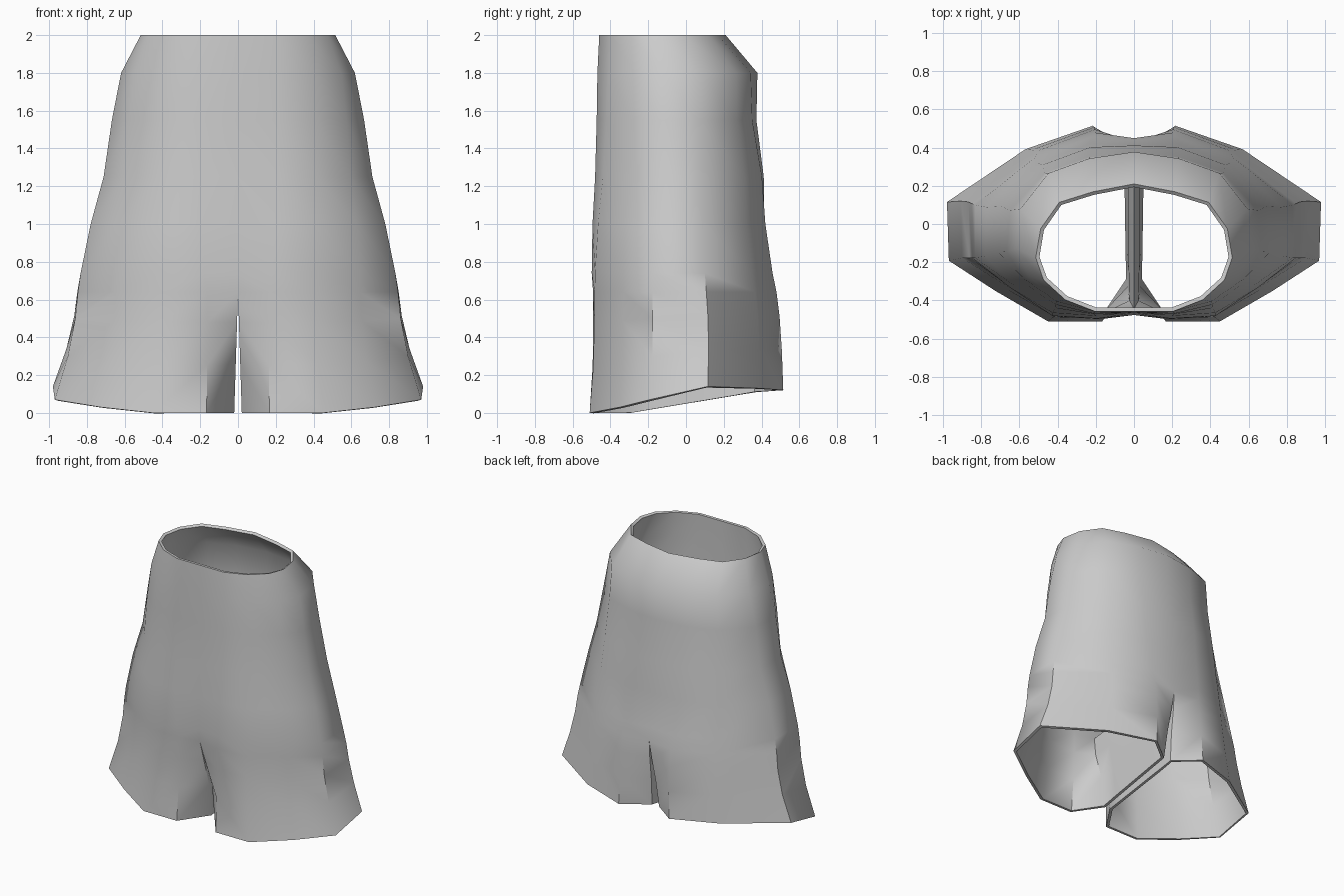
import bpy

if "Cube" in bpy.data.objects:
    bpy.data.objects.remove(bpy.data.objects["Cube"])

# Half outlines, front centre -> outside -> back centre: (x / half width, depth fraction)
WAIST = [(0, .03), (.39, .03), (.70, .12), (.92, .27), (1, .44), (.95, .66),
         (.76, .86), (.42, .94), (0, 1)]
HEM = [(0, .03), (.17, 0), (.46, 0), (.74, .155), (.99, .31), (1, .61),
       (.58, .88), (.22, 1), (0, .96)]
# Finished heights of the hem and how far the inner leg turns in
HEM_Z = [0, 0, 0, .03, .07, .14, .13, .12, .11]
LEG_FRONT, LEG_BACK = (.02, .21), (.03, .86)

# Body levels: z, half width, front y, back y, blend from waist to hem outline
BODY = [(2.0, .515, -.48, .21, 0), (1.8, .62, -.49, .385, .2),
        (1.55, .67, -.49, .385, .35), (1.25, .715, -.495, .43, .5),
        (1.0, .785, -.505, .44, .65), (.74, .84, -.505, .47, .8),
        (.64, .855, -.495, .485, .9)]
# Leg levels: progress from crotch to hem, half width, front y, back y
LEGS = [(.25, .87, -.495, .50), (.6, .91, -.495, .51), (1, .98, -.51, .515)]
N = len(HEM)
INNER = 4


def mix(a, b, f):
    return a + (b - a) * f


def outline(w, yf, yb, blend):
    return [(w * mix(a[0], b[0], blend), mix(yf, yb, mix(a[1], b[1], blend)))
            for a, b in zip(WAIST, HEM)]


verts, faces, rings = [], [], []


def add_ring(points):
    start = len(verts)
    verts.extend(points)
    rings.append(list(range(start, len(verts))))


def inner_points(front, back):
    return [tuple(mix(back[k], front[k], i / (INNER + 1)) for k in range(3))
            for i in range(1, INNER + 1)]


# Hips and seat, open at the mirror plane; the lowest level closes over the crotch
for z, w, yf, yb, blend in BODY:
    pts = [(x, y, z) for x, y in outline(w, yf, yb, blend)]
    if z == BODY[-1][0]:
        pts += inner_points(pts[0], pts[N - 1])
    add_ring(pts)

# Flared leg, with an inner panel turned away from the front and back
for f, w, yf, yb in LEGS:
    xy = outline(w, yf, yb, mix(.9, 1, f))
    for i, (ex, et) in ((0, LEG_FRONT), (N - 1, LEG_BACK)):
        xy[i] = (ex * f, mix(xy[i][1], mix(yf, yb, et), min(1, f * 1.2)))
    pts = [(x, y, mix(BODY[-1][0], HEM_Z[i], f)) for i, (x, y) in enumerate(xy)]
    add_ring(pts + inner_points(pts[0], pts[N - 1]))

# Bridge the levels
for a, b in zip(rings, rings[1:]):
    closed = len(a) > N
    count = len(a) if closed else N - 1
    for j in range(count):
        k = (j + 1) % len(a) if closed else j + 1
        faces.append((a[j], b[j], b[k], a[k]))

mesh = bpy.data.meshes.new("shorts")
mesh.from_pydata(verts, [], faces)
shorts = bpy.data.objects.new("shorts", mesh)
bpy.context.collection.objects.link(shorts)

# Mirror to the other leg and give the cloth its thickness
mirror = shorts.modifiers.new("mirror", "MIRROR")
mirror.use_clip = True
mirror.merge_threshold = .002
cloth = shorts.modifiers.new("cloth", "SOLIDIFY")
cloth.thickness = .022
cloth.offset = -1

bpy.context.view_layer.objects.active = shorts
shorts.select_set(True)
bpy.ops.object.modifier_apply(modifier="mirror")
bpy.ops.object.modifier_apply(modifier="cloth")
bpy.ops.object.shade_smooth_by_angle(angle=.9)
